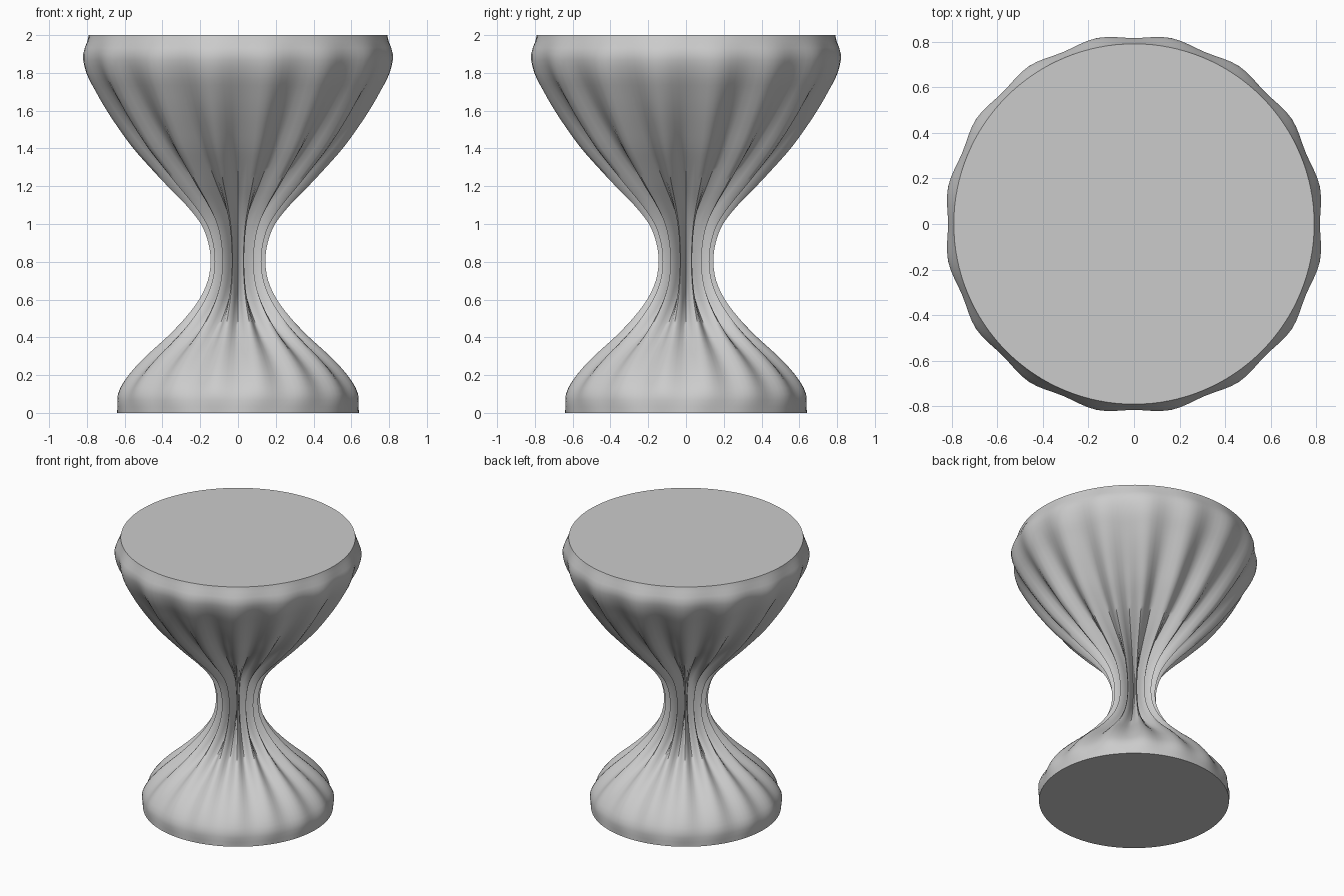
import bpy, bmesh, math

if "Cube" in bpy.data.objects:
    bpy.data.objects.remove(bpy.data.objects["Cube"], do_unlink=True)

FLUTES = 16
SEGMENTS = 128
ROWS = 60
HEIGHT = 2.0
DEPTH = 0.05

# Radius over the flute crests, at even heights from bottom to top
CREST = [.64, .645, .59, .497, .385, .287, .21, .163, .148, .16, .20,
         .28, .38, .475, .565, .64, .708, .767, .816, .831, .79]


def crest_radius(t):
    """Smooth curve through the crest radii, t from 0 to 1."""
    s = t * (len(CREST) - 1)
    i = min(int(s), len(CREST) - 2)
    f = s - i
    a, b, c, d = (CREST[max(0, min(len(CREST) - 1, i + k))] for k in (-1, 0, 1, 2))
    return b + f / 2 * (c - a + f * (2 * a - 5 * b + 4 * c - d + f * (3 * (b - c) + d - a)))


def make_material(name, color):
    mat = bpy.data.materials.new(name)
    mat.use_nodes = True
    mat.diffuse_color = color
    mat.node_tree.nodes["Principled BSDF"].inputs["Base Color"].default_value = color
    return mat


# Fluted body: plain circles at both ends, deepest pleats in the middle
bm = bmesh.new()
rings = []
for row in range(ROWS + 1):
    t = row / ROWS
    depth = DEPTH * math.sin(math.pi * t)
    ring = []
    for k in range(SEGMENTS):
        angle = 2 * math.pi * k / SEGMENTS
        r = crest_radius(t) - depth * (1 + math.cos(FLUTES * angle))
        ring.append(bm.verts.new((r * math.cos(angle), r * math.sin(angle), HEIGHT * t)))
    rings.append(ring)

for low, high in zip(rings, rings[1:]):
    for k in range(SEGMENTS):
        n = (k + 1) % SEGMENTS
        bm.faces.new((low[k], low[n], high[n], high[k]))

# Flat seat and flat underside
bm.faces.new(rings[-1])
bm.faces.new(rings[0][::-1])

mesh = bpy.data.meshes.new("fluted_stool")
bm.to_mesh(mesh)
bm.free()
mesh.materials.append(make_material("plain grey", (0.6, 0.6, 0.6, 1)))
stool = bpy.data.objects.new("fluted_stool", mesh)
bpy.context.collection.objects.link(stool)

# Smooth pleats with crisp rims and crisp deep folds
bpy.ops.object.select_all(action='DESELECT')
stool.select_set(True)
bpy.context.view_layer.objects.active = stool
bpy.ops.object.shade_smooth_by_angle(angle=math.radians(50))
